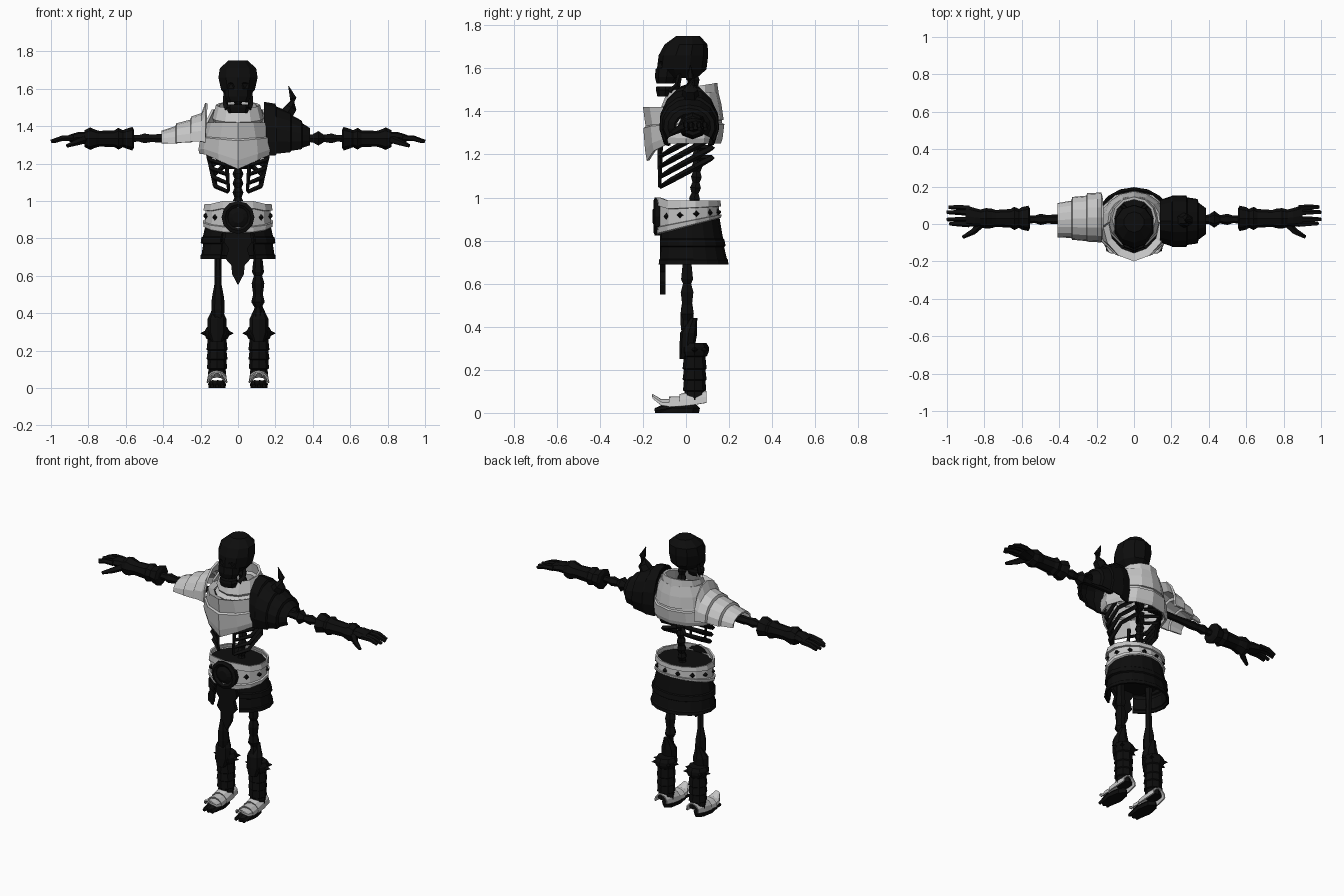
import bpy, bmesh, math
from mathutils import Vector


def material(name, v):
    m = bpy.data.materials.new(name)
    m.diffuse_color = (v, v, v, 1)
    return m


BLACK = material("dark_bone", 0.004)
GREY = material("steel", 0.56)


def finish(name, bm, mat, thick=0):
    bmesh.ops.recalc_face_normals(bm, faces=bm.faces)
    me = bpy.data.meshes.new(name)
    bm.to_mesh(me)
    bm.free()
    me.materials.append(mat)
    ob = bpy.data.objects.new(name, me)
    bpy.context.collection.objects.link(ob)
    if thick:
        s = ob.modifiers.new("thickness", 'SOLIDIFY')
        s.thickness = thick
        s.offset = -1
    return ob


def skin(bm, rows, closed=True, caps=True):
    rows = [[bm.verts.new(p) for p in r] for r in rows]
    n = len(rows[0])
    for a, b in zip(rows, rows[1:]):
        for i in range(n if closed else n - 1):
            j = (i + 1) % n
            bm.faces.new((a[i], a[j], b[j], b[i]))
    if caps:
        bm.faces.new(rows[0])
        bm.faces.new(rows[-1])


def loft(name, rings, mat, axis='Z', n=10, arc=None, caps=True, thick=0, warp=None):
    """Rings are (position on axis, radius 1, radius 2, centre 1, centre 2)."""
    bm = bmesh.new()
    a0, a1 = arc or (-90, 270)
    steps = n + 1 if arc else n
    rows = []
    for t, r1, r2, c1, c2 in rings:
        row = []
        for i in range(steps):
            a = math.radians(a0 + (a1 - a0) * i / n)
            u, v = c1 + r1 * math.cos(a), c2 + r2 * math.sin(a)
            p = Vector({'X': (t, u, v), 'Y': (u, t, v), 'Z': (u, v, t)}[axis])
            row.append(warp(p) if warp else p)
        rows.append(row)
    skin(bm, rows, not arc, caps and not arc)
    return finish(name, bm, mat, thick)


def tube(name, pts, radii, mat=BLACK, n=6):
    bm = bmesh.new()
    pts = [Vector(p) for p in pts]
    rows = []
    for i, p in enumerate(pts):
        d = pts[min(i + 1, len(pts) - 1)] - pts[max(i - 1, 0)]
        q = d.to_track_quat('Z', 'Y')
        rows.append([p + q @ Vector((radii[i] * math.cos(k * math.tau / n),
                                     radii[i] * math.sin(k * math.tau / n), 0)) for k in range(n)])
    skin(bm, rows)
    return finish(name, bm, mat)


# Skull with carved sockets
skull = loft("skull", [(1.555, .06, .07, 0, -.02), (1.595, .095, .115, 0, -.02), (1.66, .11, .115, 0, -.012),
                       (1.71, .102, .10, 0, 0), (1.75, .055, .055, 0, .01)], BLACK)
for s in (-1, 1):
    bm = bmesh.new()
    bmesh.ops.create_icosphere(bm, subdivisions=1, radius=.032)
    bmesh.ops.translate(bm, verts=bm.verts, vec=(s * .045, -.135, 1.615))
    cutter = finish("socket_cutter", bm, BLACK)
    cutter.hide_render = True
    cutter.hide_viewport = True
    b = skull.modifiers.new("socket", 'BOOLEAN')
    b.operation = 'DIFFERENCE'
    b.object = cutter
loft("upper_jaw", [(1.53, .055, .042, 0, -.095), (1.56, .07, .055, 0, -.09), (1.60, .07, .055, 0, -.085)], BLACK, n=8)
loft("lower_jaw", [(1.47, .05, .035, 0, -.098), (1.50, .062, .045, 0, -.095), (1.515, .055, .043, 0, -.095)], BLACK, n=8)
for s in (-1, 1):
    tube("jaw_hinge", [(s * .055, -.07, 1.49), (s * .068, -.04, 1.52), (s * .065, -.025, 1.59)], [.018, .014, .012], n=4)

# Spine and ribs
zs = [.92 + .025 * i for i in range(27)]
tube("spine", [(0, .035 + .02 * math.sin((z - .95) * 5), z) for z in zs], [.019 + .01 * (i % 2) for i in range(27)])
for s in (-1, 1):
    for i in range(4):
        w, z = .165 - .011 * i, 1.325 - .047 * i
        tube("rib", [(s * .02, .06, z), (s * w * .6, .12, z), (s * w, .04, z - .045),
                     (s * w * .92, -.07, z - .105), (s * w * .4, -.12, z - .135)], [.012, .014, .015, .014, .01], n=4)
    tube("rib_end", [(s * .064, -.12, 1.24), (s * .05, -.122, 1.05)], [.013, .008], n=4)


# Breastplate: pointed front, lower edge dipping to the middle
def chest(p):
    if p.y < 0:
        k = max(0, 1 - abs(p.x) / .2)
        p.z -= .09 * k * max(0, (1.36 - p.z) / .1)
        p.y -= .02 * k
    elif p.z < 1.3:
        p.z -= .01
    return p


loft("breastplate", [(1.26, .205, .162, 0, 0), (1.285, .212, .17, 0, 0), (1.34, .20, .178, 0, 0), (1.345, .19, .168, 0, 0),
                     (1.42, .165, .17, 0, -.01), (1.405, .135, .135, 0, .0)], GREY, n=12, caps=False, thick=.012, warp=chest)
loft("back_yoke", [(1.36, .18, .175, 0, 0), (1.43, .17, .165, 0, 0), (1.49, .14, .13, 0, .02)], GREY, n=8,
     arc=(-5, 185), thick=.012)


def collar_slope(p):
    p.z += .16 * (p.y - .1) if p.z > 1.43 else 0
    return p


loft("collar", [(1.39, .14, .14, 0, .01), (1.44, .13, .125, 0, .02), (1.455, .138, .135, 0, .02),
                (1.525, .118, .115, 0, .03)], GREY, n=12, caps=False, thick=.015, warp=collar_slope)

# Layered steel pauldron
loft("steel_pauldron", [(-.41, .092, .06, .02, 1.315), (-.335, .10, .085, .025, 1.315), (-.33, .115, .095, .03, 1.32),
                        (-.255, .122, .11, .03, 1.325), (-.25, .13, .122, .035, 1.33), (-.195, .133, .14, .035, 1.33),
                        (-.175, .135, .195, .035, 1.33)], GREY, 'X', 8, (-5, 185), thick=.012)

# Horned dark pauldron
loft("dark_pauldron", [(.14, .115, .19, .015, 1.34), (.20, .135, .18, .015, 1.34), (.205, .14, .165, .015, 1.34),
                       (.28, .138, .14, .015, 1.335), (.285, .128, .125, .015, 1.335), (.34, .12, .10, .015, 1.33),
                       (.345, .10, .085, .015, 1.33), (.385, .07, .06, .015, 1.33)], BLACK, 'X', 10, (-32, 212), thick=.012)
tube("horn", [(.24, .02, 1.44), (.285, .02, 1.50), (.295, .02, 1.55), (.27, .02, 1.615)], [.045, .035, .02, .002])

# Arms, bracers and hands
for s in (-1, 1):
    e = .045 if s > 0 else .026
    xs = [.10, .20, .33, .40, .43, .46, .50, .53, .60]
    tube("arm_bone", [(s * x, .025, 1.335) for x in xs], [.03, .02, .02, .025, e, .022, .03, .02, .025])
    loft("bracer", [(s * x, a, b, .03, 1.333) for x, a, b in (
        (.555, .05, .045), (.565, .068, .063), (.60, .06, .052), (.615, .05, .045), (.64, .062, .058), (.66, .05, .045),
        (.74, .045, .042), (.76, .052, .047), (.79, .055, .06), (.82, .048, .045))], BLACK, 'X', 8)
    loft("palm", [(s * .79, .04, .035, .03, 1.335), (s * .85, .05, .03, .035, 1.34), (s * .90, .055, .02, .045, 1.335)],
         BLACK, 'X', 8)
    for y0, y1, x1 in ((-.002, .002, .985), (.025, .025, 1), (.06, .063, 1), (.085, .09, .99)):
        tube("finger", [(s * .88, y0, 1.338), (s * .94, y1, 1.335), (s * x1, y1, 1.318)], [.016, .015, .01], n=5)
    tube("thumb", [(s * .82, .0, 1.33), (s * .86, -.04, 1.315), (s * .915, -.07, 1.295)], [.022, .018, .01], n=5)


# Belt with rims, studs and buckle
def belt_tilt(p):
    p.z += .25 * (p.y - .01) * max(0, (.97 - p.z) / .1)
    if p.y < -.1 and p.z > .94:
        p.z += .015
    return p


loft("pelvis", [(.80, .15, .13, 0, .01), (.96, .172, .14, 0, .01)], BLACK, n=14)
loft("belt", [(.865, .18, .145, 0, .01), (.87, .188, .153, 0, .01), (.89, .191, .155, 0, .01), (.892, .18, .146, 0, .01),
              (.95, .177, .143, 0, .01), (.952, .189, .153, 0, .01), (.985, .184, .15, 0, .01)],
     GREY, n=14, caps=False, thick=.01, warp=belt_tilt)
for i in range(12):
    a = math.radians(15 + 30 * i)
    d = Vector((math.cos(a), math.sin(a), 0))
    c = Vector((d.x * .174, .01 + d.y * .141, .921 + d.y * .012))
    tube("belt_stud", [c, c + d * .016], [.017, .004], n=4)
loft("buckle", [(-.12, .088, .088, 0, .912), (-.145, .088, .088, 0, .912), (-.152, .07, .07, 0, .912),
                (-.142, .055, .055, 0, .912), (-.155, .03, .03, 0, .912)], BLACK, 'Y', 12)

# Tiered skirt and hanging cloth
loft("skirt", [(.91, .165, .14, 0, .015), (.81, .188, .152, 0, .02), (.805, .196, .158, 0, .02), (.775, .20, .162, 0, .022),
               (.77, .186, .155, 0, .022), (.715, .195, .165, 0, .025), (.71, .20, .17, 0, .025), (.69, .202, .172, 0, .025)],
     BLACK, n=14, arc=(-62, 242), thick=.012)
half = [(.06, .86), (.075, .78), (.05, .745), (.066, .69), (.035, .655), (.032, .61)]
outline = half + [(0, .55)] + [(-x, z) for x, z in reversed(half)]
bm = bmesh.new()
skin(bm, [[(x, y, z) for x, z in outline] for y in (-.12, -.095)])
finish("hanging_cloth", bm, BLACK)

# Legs, greaves and sabatons
for s in (-1, 1):
    c = s * .112
    if s > 0:
        leg = [(.85, .03), (.69, .024), (.62, .032), (.60, .022), (.56, .034), (.50, .026), (.46, .036), (.43, .018), (.34, .03)]
    else:
        leg = [(.85, .026), (.69, .018), (.55, .02), (.48, .033), (.42, .036), (.34, .025)]
    tube("leg_bone", [(s * .107, .005, z) for z, r in leg], [r for z, r in leg])
    loft("greave", [(z, r, r, c, .04) for z, r in (
        (.06, .05), (.10, .046), (.105, .054), (.15, .05), (.155, .056), (.20, .05), (.205, .056), (.26, .05),
        (.265, .058), (.285, .066), (.305, .066), (.325, .055))], BLACK, n=8)
    loft("knee_guard", [(.25, .03, .02, c, -.01), (.30, .05, .035, c, .005), (.37, .05, .04, c, .012),
                        (.40, .036, .03, c, .02), (.44, .018, .018, c, .035)], BLACK, n=8)
    for dx, dy in ((1, 0), (-1, 0), (.7, .7), (-.7, .7)):
        p = Vector((c + dx * .055, .04 + dy * .05, .293))
        tube("greave_spike", [p, p + Vector((dx, dy, 0)) * .034], [.018, .001], n=4)
    loft("sole", [(0, .045, .102, c, -.042), (.022, .048, .105, c, -.04), (.04, .03, .075, c, -.03)], BLACK, n=8)
    for k in (-1, 0, 1):
        tube("toe", [(c + k * .026, -.06, .025), (c + k * .028, -.145, .01)], [.02, .01], n=5)
    loft("sabaton", [(.095, .046, .05, c, .052), (.03, .054, .062, c, .042), (-.03, .056, .052, c, .035),
                     (-.025, .05, .042, c, .035), (-.08, .054, .045, c, .032), (-.075, .048, .033, c, .032),
                     (-.115, .046, .026, c, .038), (-.155, .022, .02, c, .068)], GREY, 'Y', 6, (-5, 185), thick=.008)
